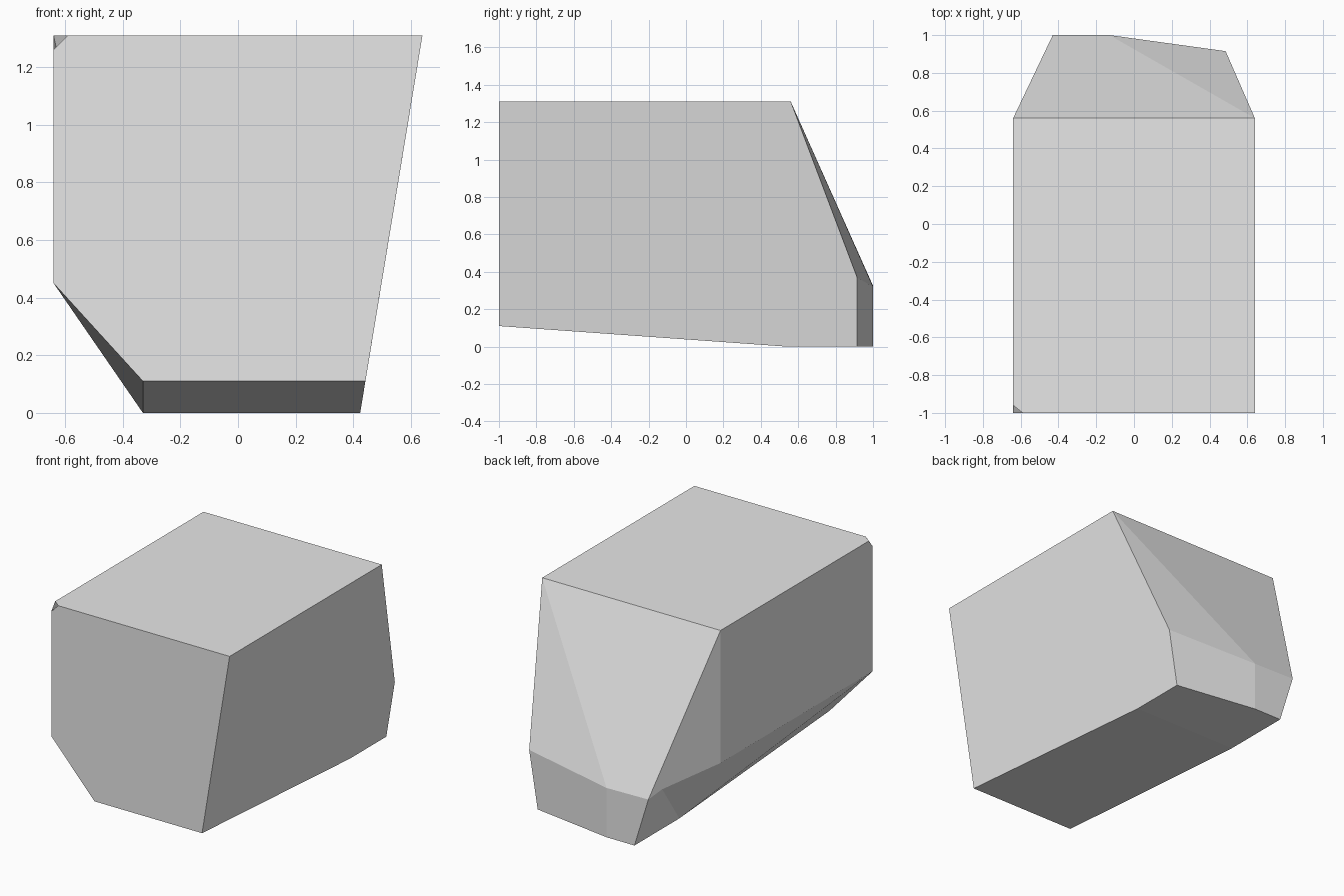
import bpy
import bmesh

cube = bpy.data.objects.get("Cube")
if cube:
    bpy.data.objects.remove(cube, do_unlink=True)

# Main levels of the block
LEFT, RIGHT = 0.64, -0.64
FRONT, BACK, SHOULDER, FOLD, BEVEL = -1.0, 1.0, 0.56, 0.54, 0.915
TOP, LIP = 1.31, 0.11


def slanted(y, z):
    """Point on the leaning left wall."""
    return (0.424 + 0.165 * z, y, z)


# Named corners
corners = {
    # upper rim, with the small broken corner at the front right
    "chip_low": (RIGHT, FRONT, 1.26),
    "chip_front": (-0.59, FRONT, TOP),
    "chip_side": (RIGHT, -0.96, TOP),
    "top_front_left": (LEFT, FRONT, TOP),
    "top_back_left": (LEFT, SHOULDER, TOP),
    "top_back_right": (RIGHT, SHOULDER, TOP),
    # right side, lower edge of the vertical wall
    "side_front": (RIGHT, FRONT, 0.45),
    "side_back": (RIGHT, SHOULDER, 0.45),
    # underside
    "lip_left": slanted(FRONT, LIP),
    "lip_right": (-0.33, FRONT, LIP),
    "fold_left": slanted(FOLD, 0),
    "fold_right": (-0.33, FOLD, 0),
    "base_left": slanted(BEVEL, 0),
    "base_mid": (-0.13, BACK, 0),
    "base_right": (-0.33, BACK, 0),
    # upper edge of the low back wall
    "back_left": slanted(BEVEL, 0.37),
    "back_mid": (-0.13, BACK, 0.32),
    "back_right": (-0.43, BACK, 0.325),
    "bevel_right": (-0.47, BEVEL, 0.37),
}

facets = [
    # top, front and left wall
    "chip_front top_front_left top_back_left top_back_right chip_side",
    "chip_low side_front lip_right lip_left top_front_left chip_front",
    "top_front_left lip_left fold_left base_left back_left top_back_left",
    # right wall and its bevel towards the back
    "chip_low chip_side top_back_right side_back side_front",
    "top_back_right back_right bevel_right side_back",
    # sloping back
    "top_back_right top_back_left back_mid back_right",
    "top_back_left back_left back_mid",
    # low back wall
    "back_left base_left base_mid back_mid",
    "back_mid base_mid base_right back_right",
    # undercut along the right
    "side_front side_back fold_right",
    "side_front fold_right lip_right",
    "side_back bevel_right fold_right",
    "bevel_right back_right base_right fold_right",
    # underside
    "lip_right lip_left fold_left fold_right",
    "fold_right fold_left base_left base_mid base_right",
]

# Build the faceted block
bm = bmesh.new()
verts = {name: bm.verts.new(co) for name, co in corners.items()}
for facet in facets:
    bm.faces.new([verts[name] for name in facet.split()])
bmesh.ops.recalc_face_normals(bm, faces=bm.faces[:])
mesh = bpy.data.meshes.new("stone_block")
bm.to_mesh(mesh)
bm.free()

block = bpy.data.objects.new("stone_block", mesh)
bpy.context.scene.collection.objects.link(block)

# Plain grey stone
grey = bpy.data.materials.new("stone_grey")
grey.use_nodes = True
colour = (0.8, 0.8, 0.8, 1)
grey.diffuse_color = colour
grey.node_tree.nodes["Principled BSDF"].inputs["Base Color"].default_value = colour
mesh.materials.append(grey)
